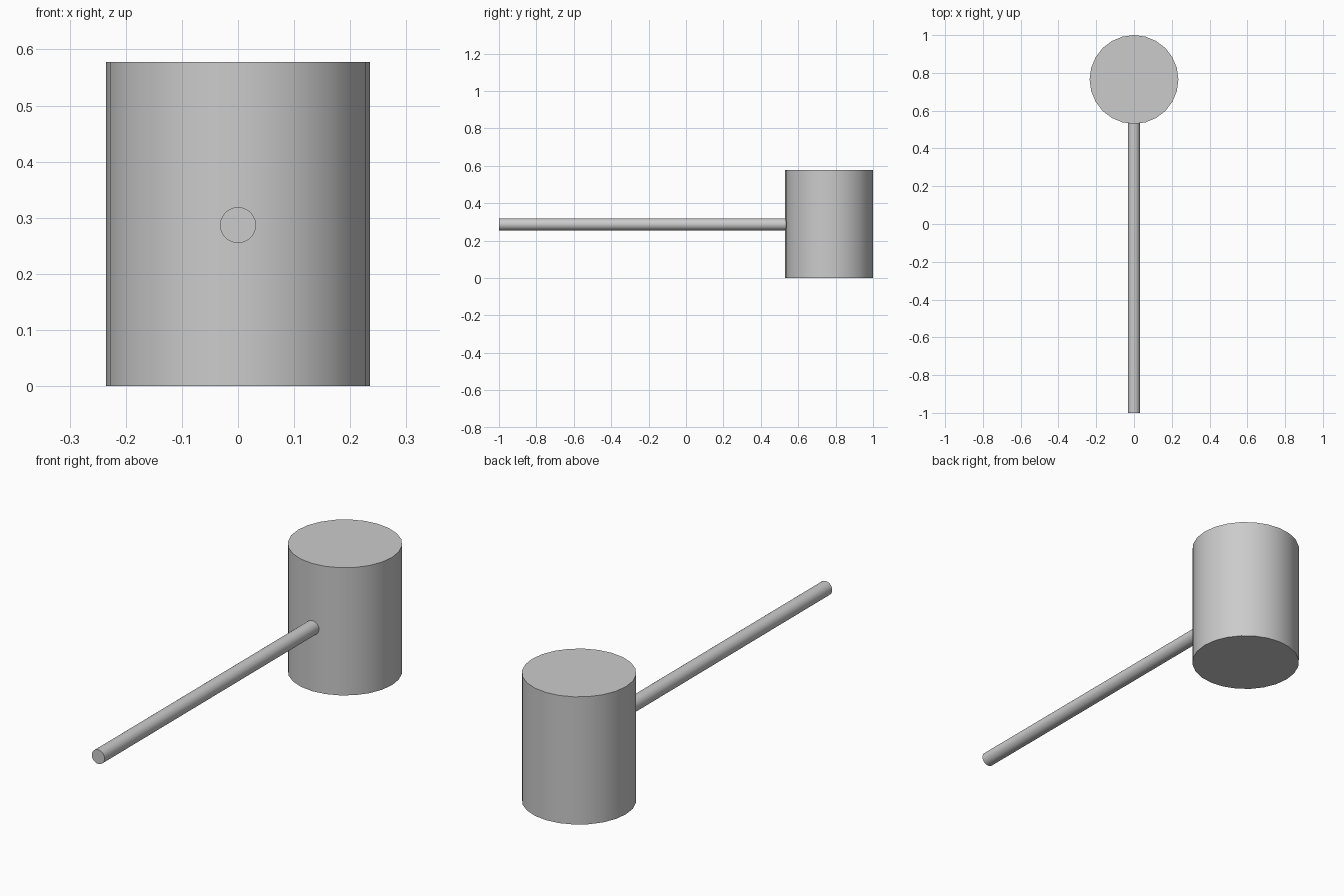
import bpy
import math

if "Cube" in bpy.data.objects:
    bpy.data.objects.remove(bpy.data.objects["Cube"])


def cylinder(name, radius, length, location, rotation=(0, 0, 0), sides=24):
    bpy.ops.mesh.primitive_cylinder_add(vertices=sides, radius=radius, depth=length,
                                        location=location, rotation=rotation)
    obj = bpy.context.object
    obj.name = name
    bpy.ops.object.shade_smooth_by_angle(angle=math.radians(30))
    return obj


HEAD_RADIUS = 0.235
HEAD_HEIGHT = 0.578
HEAD_Y = 1.0 - HEAD_RADIUS

# Upright mallet head
cylinder("mallet_head", HEAD_RADIUS, HEAD_HEIGHT, (0, HEAD_Y, HEAD_HEIGHT / 2))

# Handle along y, its end sunk a little into the head
handle_start, handle_end = -1.0, HEAD_Y - HEAD_RADIUS + 0.04
cylinder("handle", 0.032, handle_end - handle_start,
         (0, (handle_start + handle_end) / 2, 0.287),
         rotation=(math.radians(90), 0, 0))
